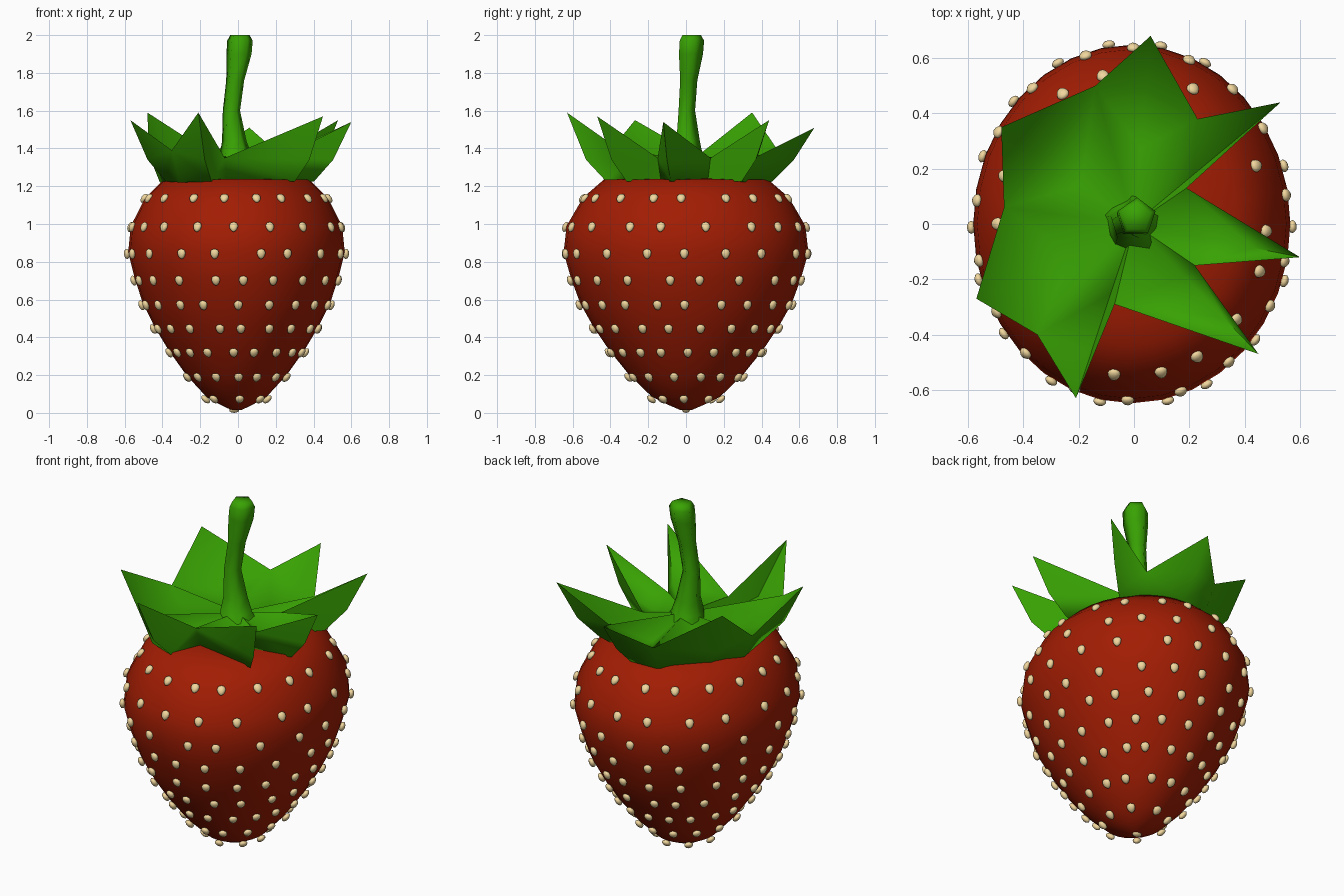
import bpy, bmesh, math, random
from mathutils import Vector

if "Cube" in bpy.data.objects:
    bpy.data.objects.remove(bpy.data.objects["Cube"])

random.seed(4)


def material(name, rgb):
    m = bpy.data.materials.new(name)
    m.diffuse_color = (*rgb, 1)
    m.use_nodes = True
    m.node_tree.nodes["Principled BSDF"].inputs["Base Color"].default_value = m.diffuse_color
    return m


RED = material("red_flesh", (0.36, 0.012, 0.001))
GREEN = material("leaf_green", (0.04, 0.36, 0.001))
CREAM = material("seed_cream", (0.88, 0.68, 0.34))


def finish(bm, name, mat, angle):
    bmesh.ops.recalc_face_normals(bm, faces=bm.faces)
    me = bpy.data.meshes.new(name)
    bm.to_mesh(me)
    bm.free()
    me.materials.append(mat)
    for p in me.polygons:
        p.use_smooth = True
    me.set_sharp_from_angle(angle=math.radians(angle))
    ob = bpy.data.objects.new(name, me)
    bpy.context.collection.objects.link(ob)
    return ob


def loft(bm, rings):
    loops = [[bm.verts.new(p) for p in r] for r in rings]
    n = len(loops[0])
    for a, b in zip(loops, loops[1:]):
        for i in range(n):
            j = (i + 1) % n
            bm.faces.new((a[i], a[j], b[j], b[i]))
    bm.faces.new(loops[0])
    bm.faces.new(loops[-1])


# Fruit body: oval rings along a (radius in y, height) profile
PROFILE = [(0.03, 0.015), (0.10, 0.045), (0.18, 0.085), (0.30, 0.20), (0.405, 0.33),
           (0.49, 0.455), (0.56, 0.58), (0.608, 0.71), (0.648, 0.85), (0.632, 0.99),
           (0.545, 1.14), (0.435, 1.235), (0.25, 1.24)]
SX, CX = 0.885, -0.008


def ring(r, z, n=32):
    return [(CX + SX * r * math.cos(2 * math.pi * i / n),
             r * math.sin(2 * math.pi * i / n), z) for i in range(n)]


bm = bmesh.new()
loft(bm, [ring(r, z) for r, z in PROFILE])
finish(bm, "fruit_body", RED, 50)

# Seeds: teardrops in staggered rows, lying on the surface
bm = bmesh.new()
rows = {2: 8, 3: 14, 4: 19, 5: 19, 6: 20, 7: 19, 8: 18, 9: 18, 10: 18}
for k, count in rows.items():
    r, z = PROFILE[k]
    (r0, z0), (r1, z1) = PROFILE[k - 1], PROFILE[k + 1]
    for i in range(count):
        a = 2 * math.pi * (i + 0.5 * (k % 2) + random.uniform(-0.15, 0.15)) / count
        c, s = math.cos(a), math.sin(a)
        across = Vector((-SX * s, c, 0)).normalized()
        along = Vector((SX * c * (r1 - r0), s * (r1 - r0), z1 - z0)).normalized()
        out = across.cross(along).normalized()
        along = out.cross(across)
        new = bmesh.ops.create_icosphere(bm, subdivisions=2, radius=1)["verts"]
        pos = Vector((CX + SX * r * c, r * s, z - 0.008)) + out * 0.007
        for v in new:
            x, y, h = v.co
            taper = 1 + 0.25 * y
            v.co = pos + across * (0.023 * x * taper) + along * (0.028 * y) + out * (0.016 * h)
tip = bmesh.ops.create_icosphere(bm, subdivisions=2, radius=1)["verts"]
for v in tip:
    v.co = Vector((-0.02 + 0.028 * v.co.x, 0.022 * v.co.y, 0.017 + 0.017 * v.co.z))
finish(bm, "seeds", CREAM, 60)

# Leaf crown: folded leaves, each from valley to tip to the next valley
TIPS = [(0.06, 0.68, 1.51), (0.53, 0.44, 1.55), (0.60, -0.12, 1.54), (0.45, -0.47, 1.57),
        (-0.21, -0.63, 1.59), (-0.57, -0.27, 1.55), (-0.48, 0.35, 1.59)]
VALLEYS = [(0.23, 0.38, 1.36), (0.19, 0.13, 1.35), (0.22, -0.15, 1.35), (-0.07, -0.29, 1.35),
           (-0.35, -0.40, 1.39), (-0.47, 0.06, 1.36), (-0.14, 0.50, 1.37)]
bm = bmesh.new()
centre = bm.verts.new((0, 0.0, 1.35))
base = bm.verts.new((0, 0, 1.225))
tips = [bm.verts.new(p) for p in TIPS]
tops = [bm.verts.new(p) for p in VALLEYS]
lows = [bm.verts.new((x * 0.88, y * 0.88, 1.22)) for x, y, z in VALLEYS]
for i, t in enumerate(tips):
    x, y, z = TIPS[i]
    inner = bm.verts.new((x * 0.40, y * 0.40, 1.275))
    rib = bm.verts.new((x * 0.72, y * 0.72, 1.31))
    knee = bm.verts.new((x * 0.84, y * 0.84, 1.34))
    keel = bm.verts.new((x * 0.67, y * 0.67, 1.225))
    for j in (i - 1, i):
        v, w = tops[j], lows[j]
        for f in ((centre, inner, v), (inner, rib, v), (rib, t, v), (v, t, knee),
                  (v, knee, keel), (v, keel, w), (w, keel, base)):
            bm.faces.new(f)
finish(bm, "leaf_crown", GREEN, 85)

# Stem: five-sided, flared at the base and thick at the tip
STEM = [(0.0, 0.0, 1.28, 0.13), (-0.012, 0.0, 1.36, 0.09), (-0.02, 0.005, 1.44, 0.068),
        (-0.035, 0.0, 1.60, 0.048), (-0.015, 0.01, 1.76, 0.05), (0.005, 0.02, 1.90, 0.07),
        (0.01, 0.025, 1.97, 0.071), (0.01, 0.025, 2.0, 0.054)]
bm = bmesh.new()
loft(bm, [[(x + r * math.cos(0.3 + 2 * math.pi * i / 5), y + r * math.sin(0.3 + 2 * math.pi * i / 5), z)
           for i in range(5)] for x, y, z, r in STEM])
finish(bm, "stem", GREEN, 85)
